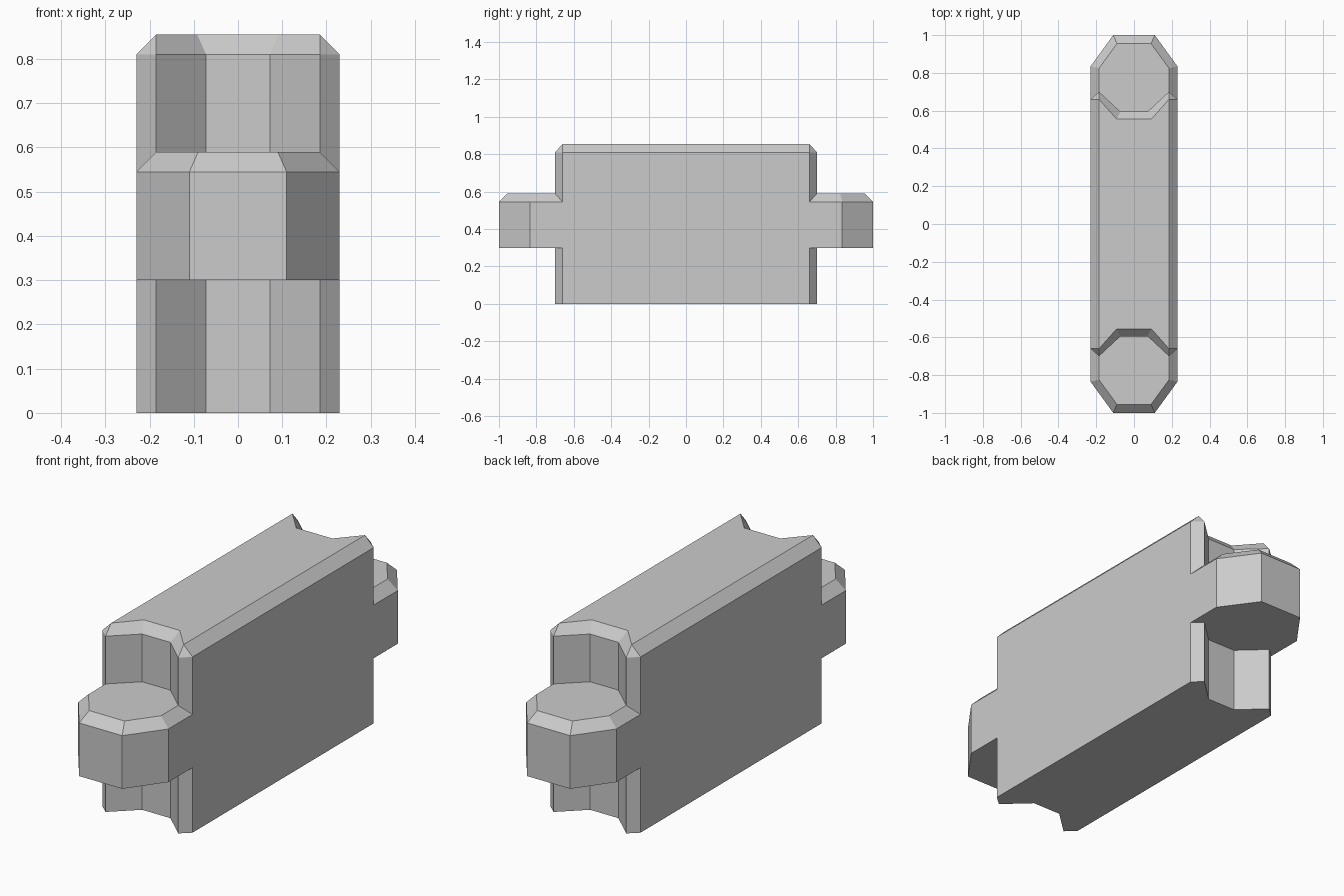
import bpy
import bmesh

default_cube = bpy.data.objects.get("Cube")
if default_cube:
    bpy.data.objects.remove(default_cube, do_unlink=True)

# Single plain grey material
grey = bpy.data.materials.new("plain_grey")
grey.use_nodes = True
colour = (0.6, 0.6, 0.6, 1)
grey.diffuse_color = colour
grey.node_tree.nodes["Principled BSDF"].inputs["Base Color"].default_value = colour


def mirror_x(points):
    """Complete a right-hand outline with its mirrored left half."""
    return points + [(-x, y) for x, y in reversed(points)]


def turn(points):
    return [(-x, -y) for x, y in points]


def loft(name, layers):
    """Join stacked outlines of equal length into a closed solid."""
    bm = bmesh.new()
    rings = [[bm.verts.new((x, y, z)) for x, y in outline] for outline, z in layers]
    count = len(rings[0])
    for low, high in zip(rings, rings[1:]):
        for i in range(count):
            j = (i + 1) % count
            bm.faces.new((low[i], low[j], high[j], high[i]))
    bm.faces.new(list(reversed(rings[0])))
    bm.faces.new(rings[-1])
    bmesh.ops.remove_doubles(bm, verts=bm.verts[:], dist=0.0001)
    bmesh.ops.recalc_face_normals(bm, faces=bm.faces[:])
    mesh = bpy.data.meshes.new(name)
    bm.to_mesh(mesh)
    bm.free()
    mesh.materials.append(grey)
    obj = bpy.data.objects.new(name, mesh)
    bpy.context.collection.objects.link(obj)
    return obj


# Main block: notched ends and a chamfered top rim
wall = mirror_x([(0.23, 0.66), (0.185, 0.70), (0.072, 0.595)])
rim = mirror_x([(0.185, 0.66), (0.185, 0.66), (0.092, 0.555)])
wall, rim = wall + turn(wall), rim + turn(rim)
loft("main_block", [(wall, 0), (wall, 0.81), (rim, 0.855)])

# End lugs: flush with the block sides, rooted inside the notches
lug = mirror_x([(0.07, 0.56), (0.23, 0.66), (0.23, 0.835), (0.11, 1.0)])
lug_top = mirror_x([(0.07, 0.56), (0.185, 0.66), (0.185, 0.825), (0.09, 0.955)])
loft("back_lug", [(lug, 0.30), (lug, 0.545), (lug_top, 0.59)])
loft("front_lug", [(turn(lug), 0.30), (turn(lug), 0.545), (turn(lug_top), 0.59)])
